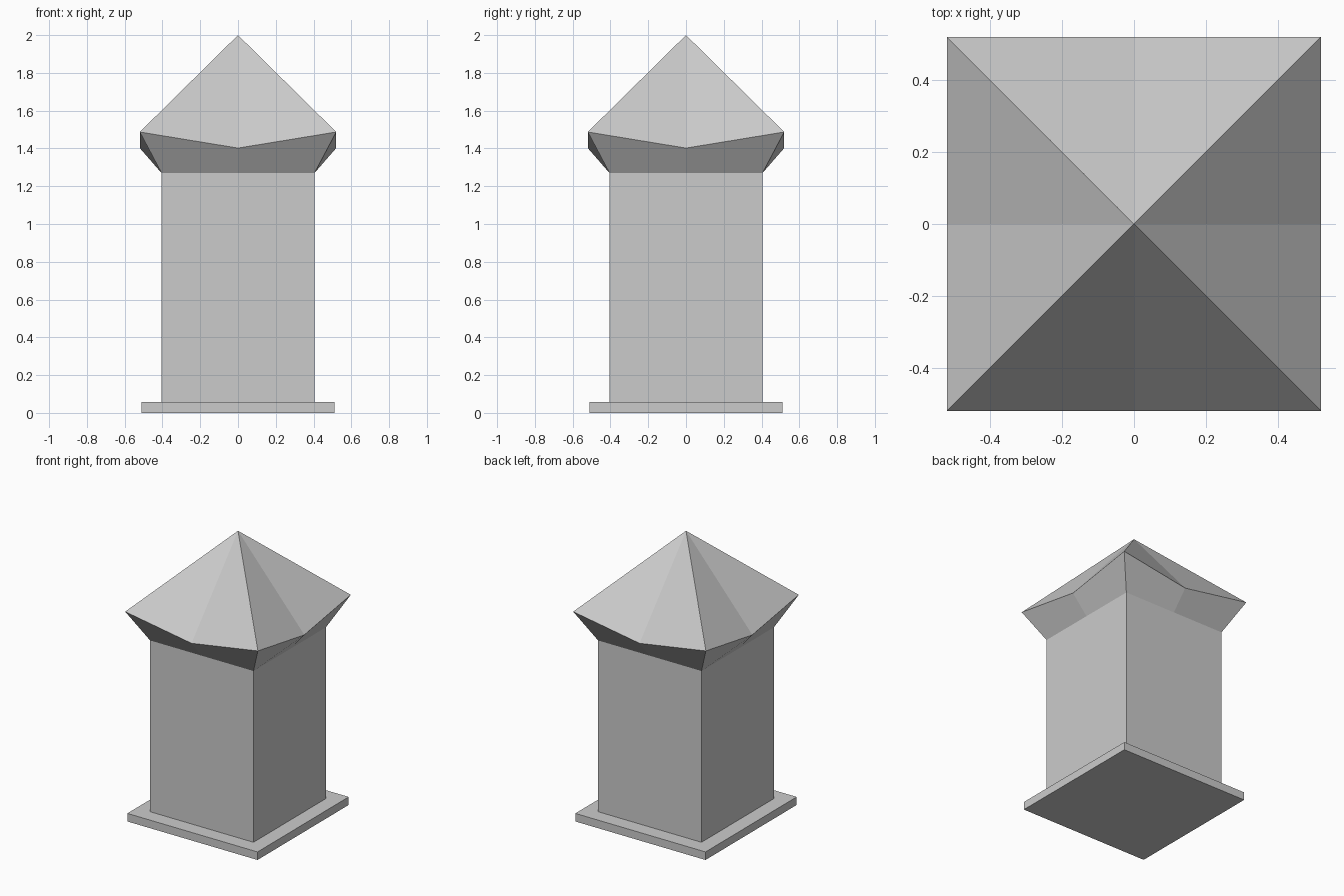
import bpy, bmesh

if "Cube" in bpy.data.objects:
    bpy.data.objects.remove(bpy.data.objects["Cube"])


def block(name, half, z0, z1):
    bpy.ops.mesh.primitive_cube_add(size=1, location=(0, 0, (z0 + z1) / 2))
    ob = bpy.context.object
    ob.name = name
    ob.scale = (2 * half, 2 * half, z1 - z0)
    bpy.ops.object.transform_apply(location=True, rotation=False, scale=True)
    return ob


# Square plinth and shaft
block("base_plinth", 0.51, 0.0, 0.057)
block("pillar_shaft", 0.405, 0.057, 1.27)

# Roof cap: eight-point square rings, with the eaves dipping mid-side
SQUARE = [(-1, -1), (0, -1), (1, -1), (1, 0), (1, 1), (0, 1), (-1, 1), (-1, 0)]


def ring(bm, half, z_corner, z_mid):
    return [bm.verts.new((x * half, y * half, z_corner if x * y else z_mid))
            for x, y in SQUARE]


bm = bmesh.new()
neck = ring(bm, 0.405, 1.27, 1.27)
eaves = ring(bm, 0.52, 1.487, 1.402)
apex = bm.verts.new((0, 0, 2))
for i in range(8):
    j = (i + 1) % 8
    bm.faces.new((neck[i], neck[j], eaves[j], eaves[i]))
    bm.faces.new((eaves[i], eaves[j], apex))
mesh = bpy.data.meshes.new("roof_cap")
bm.to_mesh(mesh)
bm.free()
bpy.context.collection.objects.link(bpy.data.objects.new("roof_cap", mesh))
